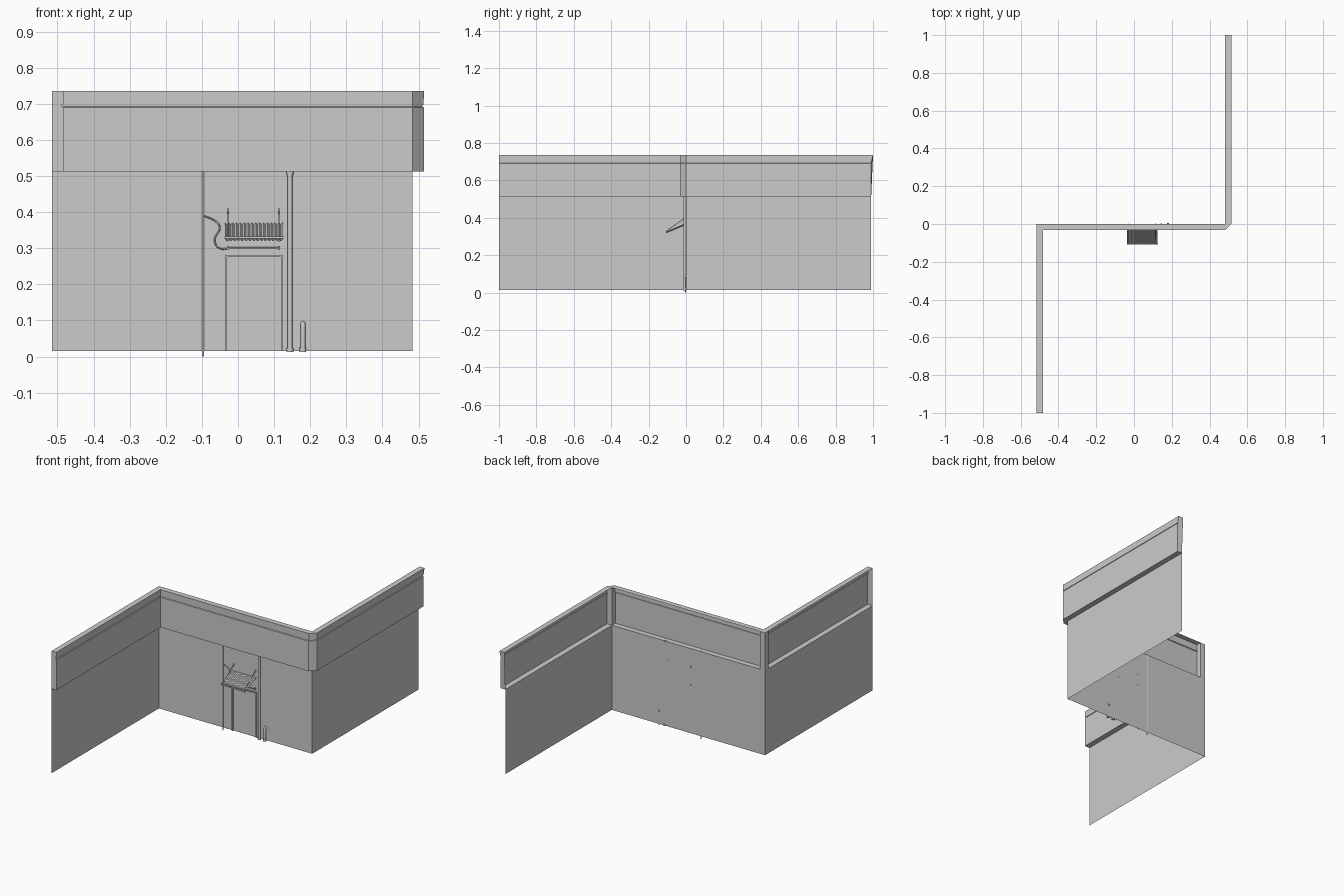
import bpy, math
from mathutils import Vector

if "Cube" in bpy.data.objects:
    bpy.data.objects.remove(bpy.data.objects["Cube"])

XL, XR = -0.515, 0.483          # wall planes of the two wings
Z0, ZL, ZT = 0.015, 0.513, 0.735  # wall foot, ledge, top
D = 0.032                       # parapet overhang


def mesh(name, verts, faces, smooth=False):
    me = bpy.data.meshes.new(name)
    me.from_pydata([tuple(v) for v in verts], [], faces)
    me.validate()
    ob = bpy.data.objects.new(name, me)
    bpy.context.collection.objects.link(ob)
    if smooth:
        me.polygons.foreach_set("use_smooth", [True] * len(me.polygons))
    return ob


def quads(name, rows):
    """Skin a list of equal-length point rows."""
    n = len(rows[0])
    faces = [(i * n + j, (i + 1) * n + j, (i + 1) * n + j + 1, i * n + j + 1)
             for i in range(len(rows) - 1) for j in range(n - 1)]
    return mesh(name, [p for r in rows for p in r], faces)


def box(name, x0, x1, y0, y1, z0, z1):
    v = [(x, y, z) for x in (x0, x1) for y in (y0, y1) for z in (z0, z1)]
    return mesh(name, v, [(0, 1, 3, 2), (4, 6, 7, 5), (0, 4, 5, 1),
                          (2, 3, 7, 6), (0, 2, 6, 4), (1, 5, 7, 3)])


def tube(name, pts, r, sides=10):
    """Round bar swept along a path, capped at both ends."""
    pts = [Vector(p) for p in pts]
    verts, faces = [], []
    ref = Vector((1, 0, 0)) if abs((pts[-1] - pts[0]).normalized().x) < 0.5 else Vector((0, 1, 0))
    for i, p in enumerate(pts):
        t = (pts[min(i + 1, len(pts) - 1)] - pts[max(i - 1, 0)]).normalized()
        u = (ref - t * ref.dot(t)).normalized()
        w = t.cross(u)
        for k in range(sides):
            a = 2 * math.pi * k / sides
            verts.append(p + r * (math.cos(a) * u + math.sin(a) * w))
    for i in range(len(pts) - 1):
        for k in range(sides):
            k2 = (k + 1) % sides
            faces.append((i * sides + k, i * sides + k2, (i + 1) * sides + k2, (i + 1) * sides + k))
    faces.append(tuple(reversed(range(sides))))
    faces.append(tuple(range(len(verts) - sides, len(verts))))
    ob = mesh(name, verts, faces)
    bpy.ops.object.select_all(action='DESELECT')
    ob.select_set(True)
    bpy.context.view_layer.objects.active = ob
    bpy.ops.object.shade_smooth_by_angle(angle=math.radians(50))
    return ob


def spline(ctrl, steps=6):
    """Catmull-Rom points through the controls."""
    c = [Vector(p) for p in ctrl]
    c = [c[0]] + c + [c[-1]]
    out = []
    for i in range(1, len(c) - 2):
        a, b, d, e = c[i - 1:i + 3]
        for s in range(steps):
            t = s / steps
            out.append(0.5 * (2 * b + (d - a) * t + (2 * a - 5 * b + 4 * d - e) * t * t
                              + (3 * b - a - 3 * d + e) * t ** 3))
    return out + [c[-1]]


# lower wall: a Z-shaped sheet
plan = [(XL, -1), (XL, 0), (XR, 0), (XR, 0.99)]
quads("lower_wall", [[(x, y, Z0), (x, y, ZL)] for x, y in plan])

# parapet: channel profile (overhang, height) carried round the plan
profile = [(0, ZL), (D, ZL), (D, 0.690), (D - 0.004, 0.692), (D - 0.004, 0.696),
           (D - 0.001, 0.697), (D, ZT), (0, ZT)]
stations = [((XL, -1), (1, 0)), ((XL, 0), (1, -1)), ((XR, 0), (0, -1)),
            ((XR, 0), (1, 0)), ((XR, 0.99), (1, 0))]
rows = []
for (px, py), (dx, dy) in stations:
    flare = 0.01 if py > 0.5 else 0
    rows.append([(px + o * dx, py + o * dy + (flare * (z - 0.69) / 0.045 if z > 0.69 else 0), z)
                 for o, z in profile])
quads("parapet", rows)
for i in (0, 2, 3, 4):
    mesh("parapet_end", rows[i], [tuple(range(len(profile)))])

# closed corner post behind the inner corner
post = [(XL + D, -D), (XL + D, 0), (XL, 0), (XL, -D), (XL + D, -D)]
quads("corner_post", [[(x, y, ZL), (x, y, ZT)] for x, y in post])

# door frame
for name, x0, x1, z0, z1 in (("door_jamb", -0.036, -0.030, Z0, 0.281),
                             ("door_jamb", 0.119, 0.125, Z0, 0.281),
                             ("door_head", -0.030, 0.119, 0.275, 0.281)):
    box(name, x0, x1, -0.007, 0.0, z0, z1)

# corrugated awning sheet
waves, per = 15, 8
n = waves * per
A, B = Vector((0, -0.004, 0.368)), Vector((0, -0.108, 0.323))
sheet = []
for end in (A, B):
    sheet.append([(-0.036 + 0.16 * i / n, end.y,
                   end.z + 0.0025 * math.cos(2 * math.pi * i / per)) for i in range(n + 1)])
aw = quads("awning_sheet", sheet)
sol = aw.modifiers.new("thickness", 'SOLIDIFY')
sol.thickness = 0.001

# awning front bar, side bars, tie rods and their wall plates
box("awning_front_bar", -0.038, 0.126, -0.108, -0.102, 0.327, 0.333)
for x in (-0.028, 0.114):
    tube("awning_side_bar", [(x, 0.001, 0.364), (x, -0.106, 0.320)], 0.002, 8)
    tube("awning_tie_rod", [(x, 0.001, 0.404), (x, -0.106, 0.329)], 0.0016, 8)
    box("tie_rod_plate", x - 0.003, x + 0.003, -0.005, 0.001, 0.398, 0.410)
    box("lamp_bracket", x - 0.003, x + 0.003, -0.010, 0.001, 0.295, 0.306)

# lamp tube over the door and its loose cable
tube("lamp_tube", [(-0.028, -0.009, 0.300), (0.114, -0.009, 0.300)], 0.003)
cable = [(-0.095, -0.003, 0.39), (-0.062, -0.004, 0.375), (-0.05, -0.004, 0.355),
         (-0.064, -0.004, 0.328), (-0.06, -0.004, 0.307), (-0.045, -0.004, 0.298),
         (-0.026, -0.006, 0.300)]
tube("lamp_cable", spline(cable), 0.0022, 8)
tube("conduit", [(-0.097, -0.002, 0.0), (-0.097, -0.002, 0.517)], 0.003, 8)

# drainpipe with collars
tube("drainpipe", [(0.144, -0.007, Z0), (0.144, -0.007, ZL)], 0.007, 12)
for z in (0.012, 0.503):
    tube("drainpipe_collar", [(0.144, -0.007, z), (0.144, -0.007, z + 0.012)], 0.0095, 12)

# short stub pipe bending into the wall
bend = [(0.18, -0.008 + 0.012 * (1 - math.cos(a)), 0.081 + 0.011 * math.sin(a))
        for a in (math.pi / 2 * k / 5 for k in range(6))]
tube("stub_pipe", [(0.18, -0.008, Z0)] + bend, 0.0065, 12)
tube("stub_pipe_collar", [(0.18, -0.008, 0.012), (0.18, -0.008, 0.025)], 0.009, 12)
